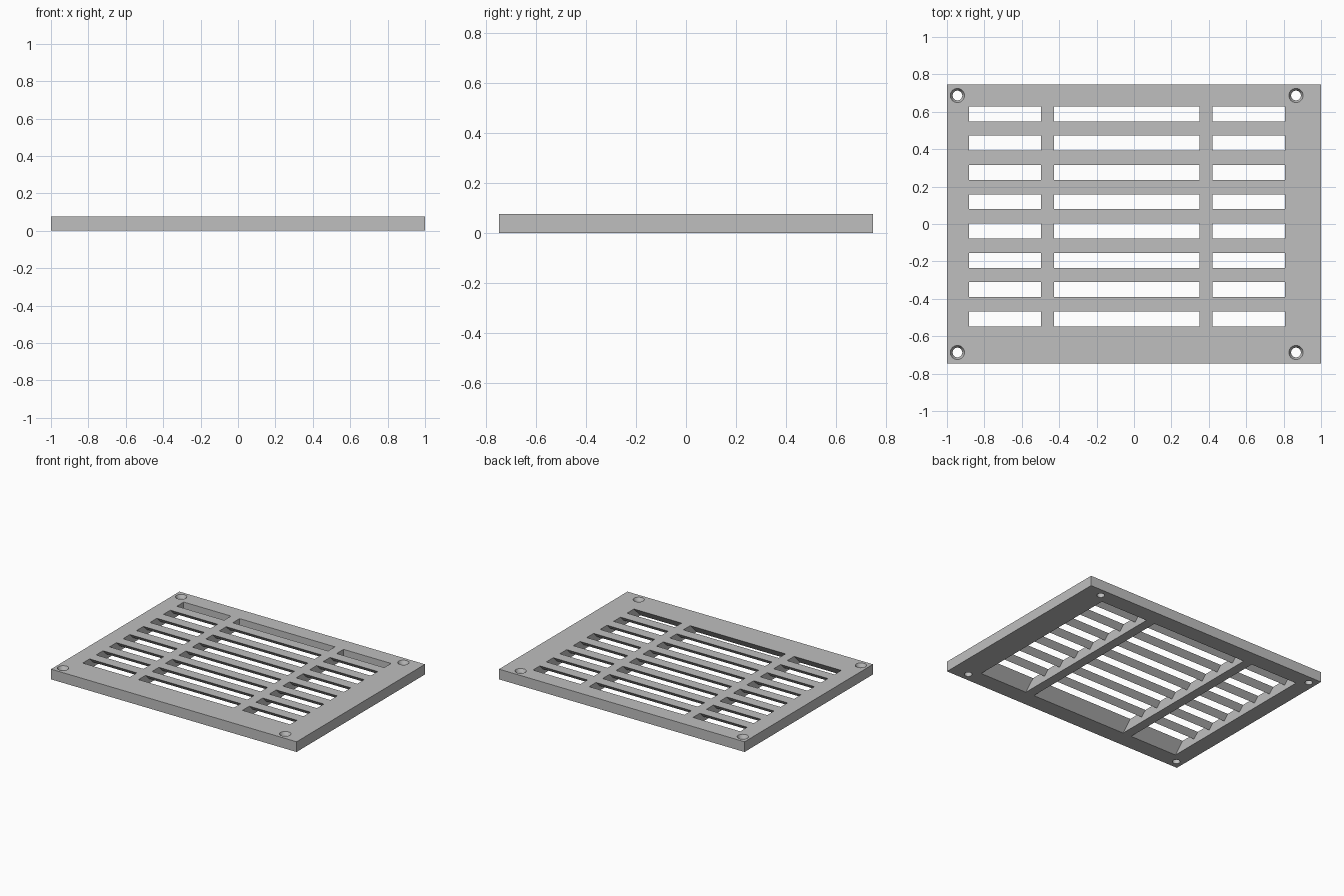
import bpy
import bmesh
import math

old = bpy.data.objects.get("Cube")
if old:
    bpy.data.objects.remove(old, do_unlink=True)

HALF_X, HALF_Y, TOP = 1.0, 0.747, 0.075
SLOT, PITCH, ROWS = 0.08, 0.1565, 8
FIRST_Y = -0.547
COLUMNS = [(-0.882, -0.497), (-0.427, 0.349), (0.419, 0.807)]
SCREWS = [(x, y) for x in (-0.944, 0.866) for y in (-0.687, 0.687)]
ABOVE, BELOW = TOP + 0.05, -0.05

grey = bpy.data.materials.new("light grey")
grey.use_nodes = True
grey.diffuse_color = (0.52, 0.52, 0.52, 1)
grey.node_tree.nodes["Principled BSDF"].inputs["Base Color"].default_value = grey.diffuse_color


def make_object(name, bm):
    bmesh.ops.recalc_face_normals(bm, faces=bm.faces)
    mesh = bpy.data.meshes.new(name)
    bm.to_mesh(mesh)
    bm.free()
    mesh.materials.append(grey)
    obj = bpy.data.objects.new(name, mesh)
    bpy.context.collection.objects.link(obj)
    return obj


def bridge_rings(bm, rings):
    """Close a stack of equal vertex rings into a solid."""
    loops = [[bm.verts.new(p) for p in ring] for ring in rings]
    n = len(loops[0])
    for a, b in zip(loops, loops[1:]):
        for i in range(n):
            j = (i + 1) % n
            bm.faces.new((a[i], a[j], b[j], b[i]))
    bm.faces.new(loops[0])
    bm.faces.new(loops[-1])


def louvre_profile():
    """Outline of the openings in y, z, leaving V-shaped louvres between them."""
    bar = PITCH - SLOT
    points = [(FIRST_Y - TOP, BELOW), (FIRST_Y - TOP, 0)]
    for i in range(ROWS):
        y = FIRST_Y + i * PITCH
        points += [(y, TOP), (y, ABOVE), (y + SLOT, ABOVE)]
        if i < ROWS - 1:
            points += [(y + SLOT, TOP), (y + SLOT + bar / 2, TOP - bar / 2)]
    points.append((points[-1][0], BELOW))
    return points


# Solid plate
bm = bmesh.new()
bridge_rings(bm, [[(x * HALF_X, y * HALF_Y, z)
                   for x, y in ((-1, -1), (1, -1), (1, 1), (-1, 1))]
                  for z in (0, TOP)])
plate = make_object("louvred_vent_plate", bm)

# Openings in three columns, with ribs left between them
bm = bmesh.new()
profile = louvre_profile()
for x0, x1 in COLUMNS:
    bridge_rings(bm, [[(x, y, z) for y, z in profile] for x in (x0, x1)])

# Countersunk screw holes
for cx, cy in SCREWS:
    rings = []
    for r, z in ((0.026, BELOW), (0.026, TOP - 0.025), (0.038, TOP), (0.038, ABOVE)):
        rings.append([(cx + r * math.cos(a), cy + r * math.sin(a), z)
                      for a in (math.tau * k / 32 for k in range(32))])
    bridge_rings(bm, rings)
cutter = make_object("opening_cutter", bm)
cutter.hide_render = True

# Cut the plate
cut = plate.modifiers.new("openings", 'BOOLEAN')
cut.operation = 'DIFFERENCE'
cut.solver = 'EXACT'
cut.object = cutter
bpy.ops.object.select_all(action='DESELECT')
plate.select_set(True)
bpy.context.view_layer.objects.active = plate
bpy.ops.object.modifier_apply(modifier=cut.name)
bpy.data.objects.remove(cutter, do_unlink=True)
bpy.ops.object.shade_smooth_by_angle(angle=math.radians(20))
